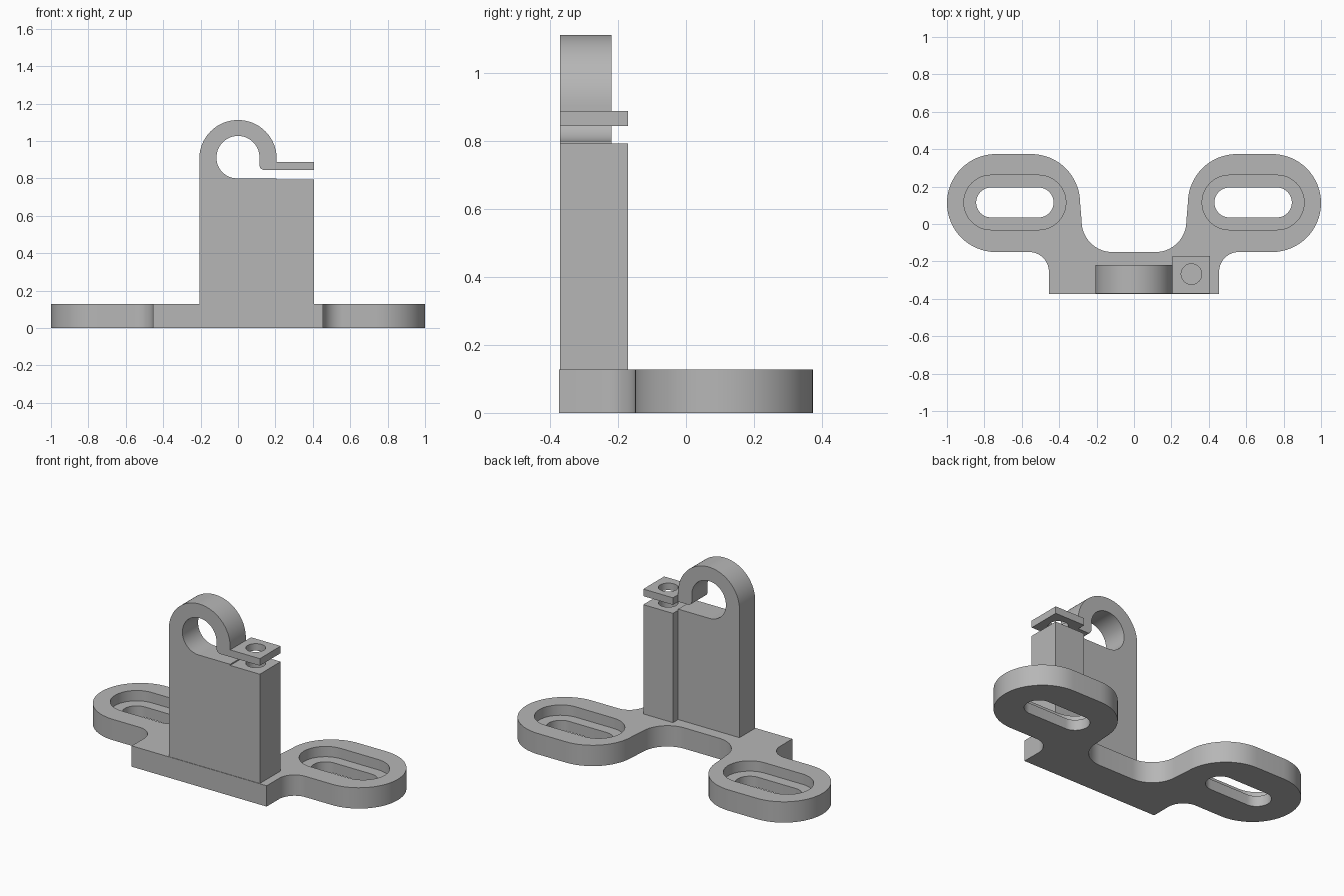
import bpy, bmesh
from math import sin, cos, radians
from mathutils import Vector

if "Cube" in bpy.data.objects:
    bpy.data.objects.remove(bpy.data.objects["Cube"])

grey = bpy.data.materials.new("plain grey")
grey.use_nodes = True
grey.diffuse_color = (0.47, 0.47, 0.47, 1)
grey.node_tree.nodes["Principled BSDF"].inputs["Base Color"].default_value = grey.diffuse_color

BASE_TOP = 0.127
FRONT, BACK, PAD_BACK = -0.371, -0.22, -0.17


def arc(cx, cy, r, start, end, steps=16):
    angles = [radians(start + (end - start) * i / steps) for i in range(steps + 1)]
    return [(cx + r * cos(a), cy + r * sin(a)) for a in angles]


def prism(name, outline, low, high, upright=False):
    """Extrude an outline along z, or along y when upright."""
    bm = bmesh.new()
    verts = [bm.verts.new((a, low, b) if upright else (a, b, low)) for a, b in outline]
    face = bm.faces.new(verts)
    moved = bmesh.ops.extrude_face_region(bm, geom=[face])["geom"]
    shift = Vector((0, high - low, 0) if upright else (0, 0, high - low))
    bmesh.ops.translate(bm, vec=shift, verts=[v for v in moved if isinstance(v, bmesh.types.BMVert)])
    bmesh.ops.remove_doubles(bm, verts=bm.verts, dist=0.0001)
    bmesh.ops.recalc_face_normals(bm, faces=bm.faces)
    mesh = bpy.data.meshes.new(name)
    bm.to_mesh(mesh)
    bm.free()
    mesh.materials.append(grey)
    obj = bpy.data.objects.new(name, mesh)
    bpy.context.collection.objects.link(obj)
    return obj


def select(obj):
    bpy.ops.object.select_all(action="DESELECT")
    obj.select_set(True)
    bpy.context.view_layer.objects.active = obj


def combine(obj, tool, operation):
    select(obj)
    mod = obj.modifiers.new("combine", "BOOLEAN")
    mod.solver = "EXACT"
    mod.operation = operation
    mod.object = tool
    bpy.ops.object.modifier_apply(modifier=mod.name)
    bpy.data.objects.remove(tool)


def stadium(cx, cy, half, r):
    return arc(cx + half, cy, r, -90, 90, 24) + arc(cx - half, cy, r, 90, 270, 24)


def rectangle(x0, x1, y0, y1):
    return [(x0, y0), (x1, y0), (x1, y1), (x0, y1)]


# Base: half outline from the back middle to the front corner, then mirrored
half = arc(0.115, 0.015, 0.165, -90, 0)
half += arc(0.55, 0.112, 0.262, 180, 90)
half += arc(0.738, 0.112, 0.262, 90, -90, 32)
half += arc(0.56, -0.255, 0.105, 90, 180)
half += [(0.455, -0.374)]
base = prism("base_plate", half + [(-x, y) for x, y in reversed(half)], 0, BASE_TOP)

# Stepped mounting slots
for side in (-1, 1):
    combine(base, prism("slot", stadium(side * 0.637, 0.115, 0.127, 0.08), -0.1, 0.2), "DIFFERENCE")
    combine(base, prism("recess", stadium(side * 0.637, 0.115, 0.127, 0.146), 0.064, 0.2), "DIFFERENCE")

# Upright with split clamp ring, drawn from the front
profile = [(-0.207, BASE_TOP), (0.407, BASE_TOP), (0.407, 0.793), (0.207, 0.793), (0.207, 0.8)]
profile += arc(-0.005, 0.91, 0.11, 270, 180)
profile += arc(0, 0.912, 0.115, 180, 0, 32)
profile += arc(0.14, 0.87, 0.025, 180, 270, 6)
profile += [(0.407, 0.845), (0.407, 0.888), (0.207, 0.888)]
profile += arc(0, 0.905, 0.207, 0, 180, 40)
upright = prism("clamp_upright", profile, FRONT, BACK, upright=True)

# Thicker screw block and tab behind the clamp
for low, high in ((BASE_TOP, 0.793), (0.845, 0.888)):
    pad = prism("screw_pad", rectangle(0.207, 0.407, low, high), -0.3, PAD_BACK, upright=True)
    combine(upright, pad, "UNION")

# Screw hole through the tab into the block
combine(upright, prism("screw_hole", arc(0.307, -0.268, 0.055, 0, 345, 23), 0.45, 1), "DIFFERENCE")

for obj in (base, upright):
    select(obj)
    bpy.ops.object.shade_smooth_by_angle(angle=radians(30))
